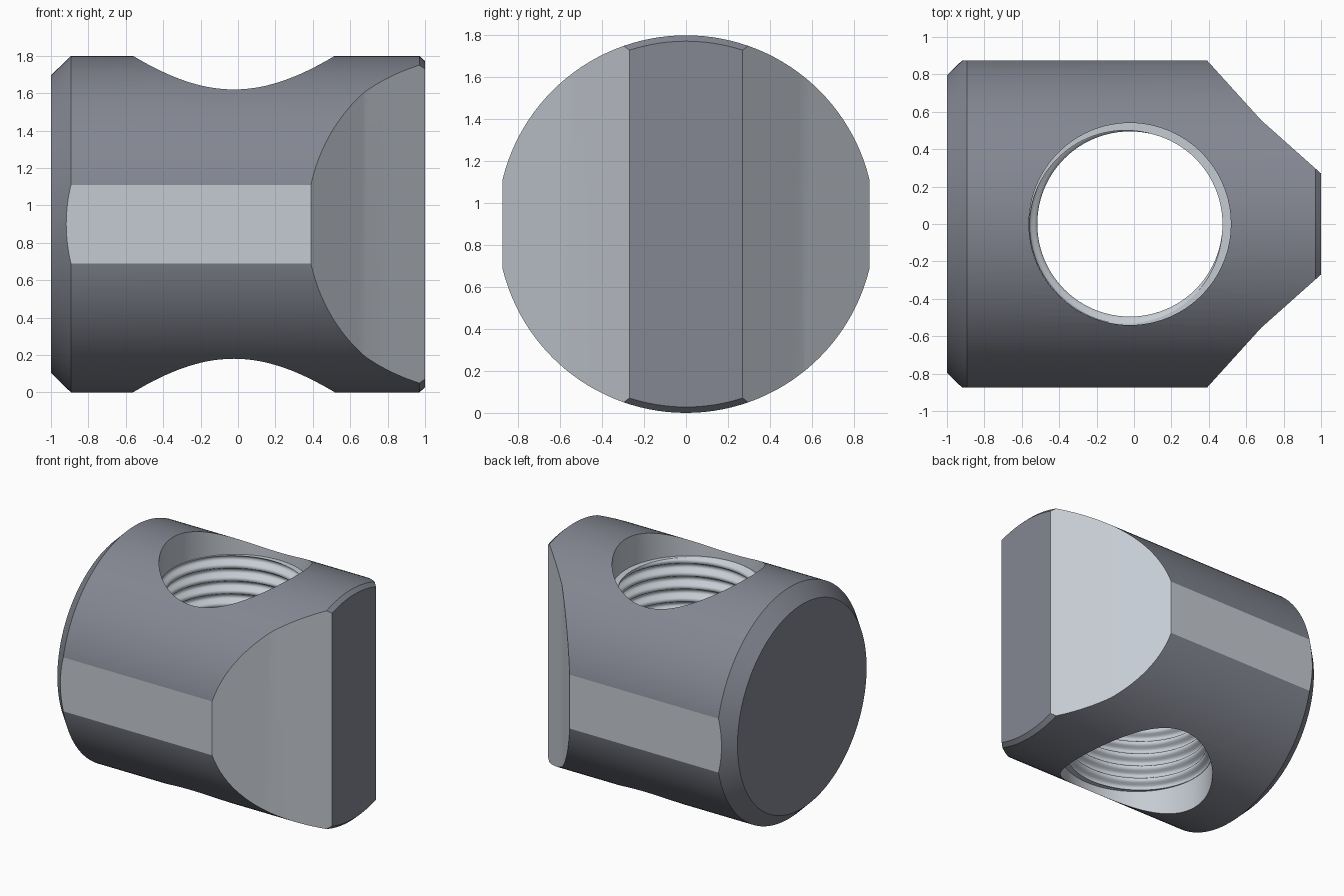
import bpy, bmesh
from math import sin, cos, pi, hypot

if "Cube" in bpy.data.objects:
    bpy.data.objects.remove(bpy.data.objects["Cube"])

R, FLAT = 0.9, 0.875          # barrel radius, half-width across the side flats
HX, BORE, MINOR = -0.022, 0.54, 0.495
PITCH, T0, T1 = 0.1, 0.24, 1.56


def make_object(name, bm):
    bmesh.ops.recalc_face_normals(bm, faces=bm.faces)
    mesh = bpy.data.meshes.new(name)
    bm.to_mesh(mesh)
    bm.free()
    obj = bpy.data.objects.new(name, mesh)
    bpy.context.collection.objects.link(obj)
    return obj


def loft(name, rows, segs, place):
    """Closed solid from rings; place(row, angle) gives each point."""
    bm = bmesh.new()
    rings = [[bm.verts.new(place(row, 2 * pi * i / segs)) for i in range(segs)]
             for row in rows]
    for a, b in zip(rings, rings[1:]):
        for i in range(segs):
            j = (i + 1) % segs
            bm.faces.new((a[i], a[j], b[j], b[i]))
    bm.faces.new(rings[0])
    bm.faces.new(rings[-1])
    return make_object(name, bm)


def boolean(target, cutter, operation):
    mod = target.modifiers.new(operation.lower(), 'BOOLEAN')
    mod.operation, mod.solver, mod.object = operation, 'EXACT', cutter
    bpy.context.view_layer.objects.active = target
    bpy.ops.object.modifier_apply(modifier=mod.name)
    bpy.data.objects.remove(cutter)


# Barrel with a large chamfer on the left and a tiny one on the right
body = loft("cross_dowel_body",
            [(-1, 0.795), (-0.893, R), (0.97, R), (1, 0.872)], 128,
            lambda p, a: (p[0], p[1] * cos(a), R + p[1] * sin(a)))

# Plan outline: side flats and the slightly hollow taper to the nose
half = [(-1.2, FLAT), (0.39, FLAT), (0.68, 0.555), (1.0, 0.27), (1.1, 0.181)]
outline = half + [(x, -y) for x, y in reversed(half)]
bm = bmesh.new()
face = bm.faces.new([bm.verts.new((x, y, -0.5)) for x, y in outline])
ext = bmesh.ops.extrude_face_region(bm, geom=[face])
bmesh.ops.translate(bm, vec=(0, 0, 3),
                    verts=[v for v in ext["geom"] if isinstance(v, bmesh.types.BMVert)])
boolean(body, make_object("plan_cutter", bm), 'INTERSECT')


# Threaded cross hole: plain counterbores with a helical ridge between
def hole_point(row, a):
    z, threaded = row
    r = BORE
    if threaded:
        wave = 0.5 + 0.5 * cos(2 * pi * z / PITCH - a)
        r = MINOR + 0.042 * min(1, max(0, 1.3 * wave - 0.15))
    return (HX + r * cos(a), r * sin(a), z)


count = 144
rows = [(-0.2, False), (T0, False)]
rows += [(T0 + (T1 - T0) * i / count, True) for i in range(count + 1)]
rows += [(T1, False), (2.0, False)]
boolean(body, loft("hole_cutter", rows, 96, hole_point), 'DIFFERENCE')

# Shading: crisp flats and chamfers, soft thread
bpy.ops.object.select_all(action='DESELECT')
body.select_set(True)
bpy.context.view_layer.objects.active = body
bpy.ops.object.shade_smooth_by_angle(angle=0.16)
for edge in body.data.edges:
    pts = [body.data.vertices[i].co for i in edge.vertices]
    if all(hypot(p.x - HX, p.y) < BORE - 0.001 and T0 + 0.005 < p.z < T1 - 0.005
           for p in pts):
        edge.use_edge_sharp = False

# Dark turned surfaces, paler milled faces and hole
body.data.materials.clear()
for name, color in (("dark_steel", (0.228, 0.241, 0.285, 1)),
                    ("pale_steel", (0.56, 0.60, 0.65, 1))):
    mat = bpy.data.materials.new(name)
    mat.diffuse_color = color
    mat.use_nodes = True
    mat.node_tree.nodes["Principled BSDF"].inputs["Base Color"].default_value = mat.diffuse_color
    body.data.materials.append(mat)
for poly in body.data.polygons:
    pts = [body.data.vertices[i].co for i in poly.vertices]
    in_hole = all(hypot(p.x - HX, p.y) < BORE + 0.002 for p in pts)
    side_flat = abs(poly.normal.y) > 0.9999 and abs(poly.center.y) > FLAT - 0.001
    taper = (poly.center.x > 0.39 and abs(poly.normal.z) < 0.001
             and 0.5 < abs(poly.normal.y) < 0.9)
    poly.material_index = int(in_hole or side_flat or taper)
